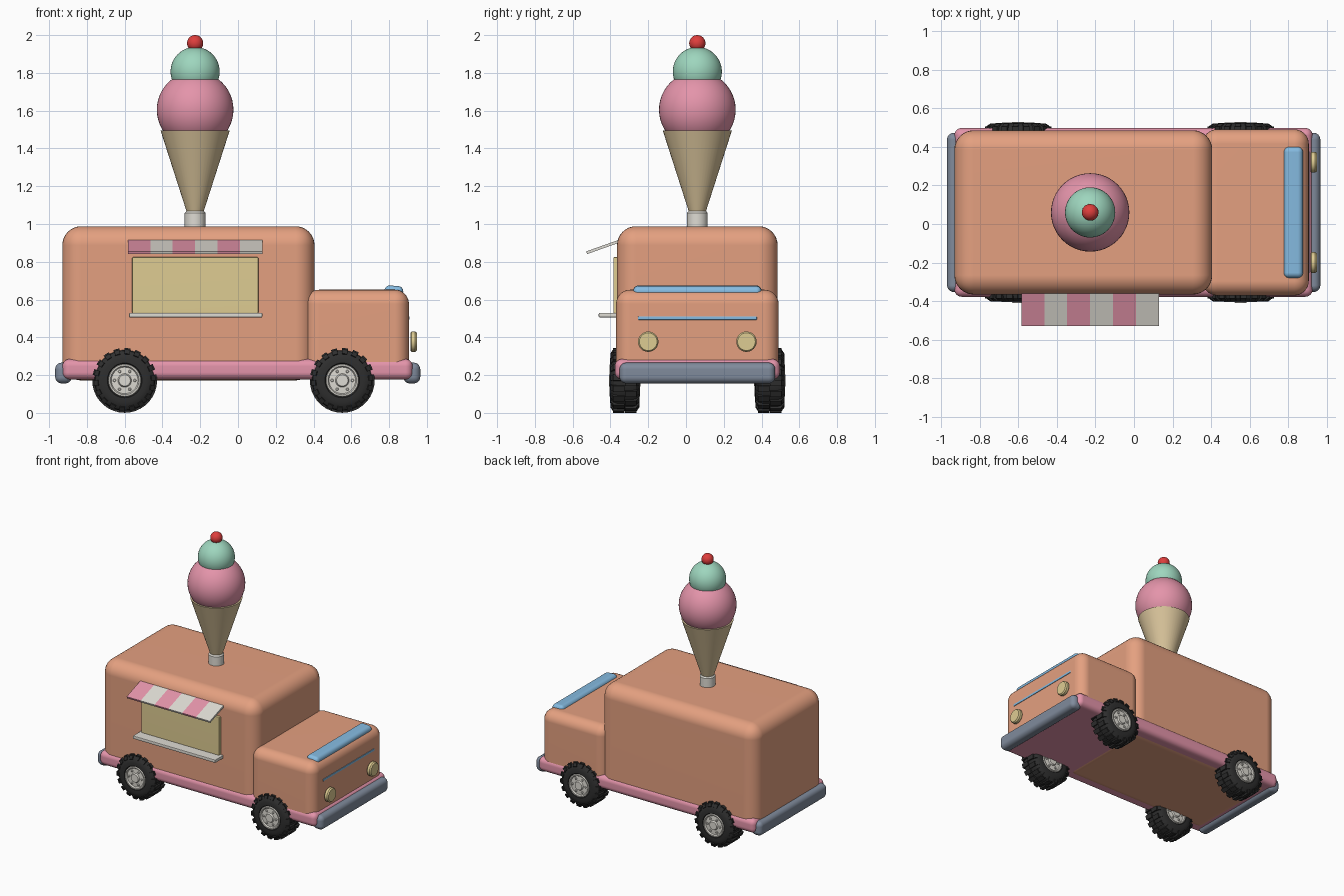
import bpy, bmesh, math
from mathutils import Matrix, Vector

if "Cube" in bpy.data.objects:
    bpy.data.objects.remove(bpy.data.objects["Cube"])

YC = 0.06  # centre line of the van


def material(name, r, g, b):
    m = bpy.data.materials.new(name)
    lin = [((c / 255 + 0.055) / 1.055) ** 2.4 for c in (r, g, b)]
    m.diffuse_color = (*lin, 1)
    m.use_nodes = True
    m.node_tree.nodes["Principled BSDF"].inputs["Base Color"].default_value = m.diffuse_color
    return m


ORANGE = material("peach_orange", 228, 160, 128)
PINK = material("pink", 228, 148, 170)
GREY = material("bumper_grey", 128, 139, 156)
BLUE = material("glass_blue", 134, 188, 226)
YELLOW = material("pale_yellow", 222, 204, 146)
WHITE = material("off_white", 222, 219, 211)
BLACK = material("tyre_black", 46, 46, 46)
TAN = material("cone_tan", 216, 195, 154)
MINT = material("mint", 158, 214, 190)
RED = material("cherry_red", 222, 62, 60)


def finish(bm, name, mats, weighted=False):
    """Turn a bmesh into a smooth object whose sharp edges stay sharp."""
    bmesh.ops.recalc_face_normals(bm, faces=bm.faces)
    for f in bm.faces:
        f.smooth = True
    for e in bm.edges:
        if len(e.link_faces) == 2 and e.calc_face_angle(0) > math.radians(32):
            e.smooth = False
    me = bpy.data.meshes.new(name)
    bm.to_mesh(me)
    bm.free()
    for m in mats:
        me.materials.append(m)
    ob = bpy.data.objects.new(name, me)
    bpy.context.collection.objects.link(ob)
    if weighted:
        w = ob.modifiers.new("even_normals", 'WEIGHTED_NORMAL')
        w.keep_sharp = True
    return ob


def box(name, x, y, z, mat, bevel=0.0, seg=6, tilt=0.0):
    """Rounded box between the given (min, max) ranges, tilted about y."""
    bm = bmesh.new()
    size = [b - a for a, b in (x, y, z)]
    mid = Vector([(a + b) / 2 for a, b in (x, y, z)])
    bmesh.ops.create_cube(bm, size=1, matrix=Matrix.Diagonal((*size, 1)))
    if bevel:
        bmesh.ops.bevel(bm, geom=bm.edges[:], offset=bevel, segments=seg,
                        profile=0.5, affect='EDGES', clamp_overlap=True)
    bm.transform(Matrix.Translation(mid) @ Matrix.Rotation(tilt, 4, 'Y'))
    return finish(bm, name, [mat], bevel > 0)


def lathe(bm, profile, n, matrix, mat_index=0):
    """Spin (radius, height) points round z; ends are capped."""
    rings = [[bm.verts.new(matrix @ Vector((r * math.cos(2 * math.pi * i / n),
                                            r * math.sin(2 * math.pi * i / n), h)))
              for i in range(n)] for r, h in profile]
    faces = [bm.faces.new((a[i], a[(i + 1) % n], b[(i + 1) % n], b[i]))
             for a, b in zip(rings, rings[1:]) for i in range(n)]
    faces += [bm.faces.new(rings[0]), bm.faces.new(rings[-1])]
    for f in faces:
        f.material_index = mat_index


def turned(name, profile, loc, mat, n=48, rot=Matrix()):
    bm = bmesh.new()
    lathe(bm, profile, n, Matrix.Translation(loc) @ rot)
    return finish(bm, name, [mat])


def ball(name, loc, r, mat):
    bm = bmesh.new()
    bmesh.ops.create_uvsphere(bm, u_segments=48, v_segments=24, radius=r,
                              matrix=Matrix.Translation(loc))
    return finish(bm, name, [mat])


# Van body, cab and skirt
box("van_body", (-0.93, 0.405), (YC - 0.425, YC + 0.425), (0.172, 0.988), ORANGE, 0.1, 8)
box("cab", (0.355, 0.905), (YC - 0.43, YC + 0.43), (0.19, 0.652), ORANGE, 0.075, 8)
box("skirt", (-0.93, 0.925), (YC - 0.437, YC + 0.437), (0.177, 0.285), PINK, 0.038)

# Bumpers
box("front_bumper", (0.875, 0.965), (YC - 0.412, YC + 0.412), (0.156, 0.266), GREY, 0.035)
box("rear_bumper", (-0.968, -0.88), (YC - 0.412, YC + 0.412), (0.156, 0.266), GREY, 0.035)

# Windscreen strip and the thin line where its lower edge shows
box("windscreen", (0.774, 0.874), (YC - 0.34, YC + 0.34), (0.585, 0.673), BLUE, 0.028,
    5, math.radians(4))
box("windscreen_lower_edge", (0.899, 0.909), (YC - 0.315, YC + 0.315), (0.493, 0.51), BLUE, 0.003, 2)

# Headlights
for side, label in ((-1, "right"), (1, "left")):
    turned("headlight_" + label,
           [(0.047, 0), (0.054, 0.006), (0.054, 0.025), (0.047, 0.034)],
           (0.913, YC + side * 0.26, 0.377), YELLOW, 32,
           Matrix.Rotation(math.pi / 2, 4, 'Y'))

# Serving window with shelf
box("serving_window", (-0.56, 0.108), (-0.385, -0.35), (0.527, 0.825), YELLOW, 0.006, 2)
box("serving_shelf", (-0.577, 0.129), (-0.462, -0.35), (0.505, 0.53), WHITE, 0.006, 2)

# Striped awning: six sloping slats
x0, step = -0.583, 0.712 / 6
for i in range(6):
    bm = bmesh.new()
    bmesh.ops.create_cube(bm, size=1, matrix=Matrix.Diagonal((step, 0.186, 0.015, 1)))
    bm.transform(Matrix.Translation((x0 + step * (i + 0.5), -0.438, 0.879))
                 @ Matrix.Rotation(math.radians(19.5), 4, 'X'))
    finish(bm, f"awning_stripe_{i + 1}", [WHITE if i % 2 else PINK])

# Wheels: tyre with staggered lugs, hub with bolts on both faces
TYRE = [(0.085, -0.07), (0.092, -0.078), (0.115, -0.078), (0.138, -0.072), (0.155, -0.058),
        (0.161, -0.04), (0.161, 0.04), (0.155, 0.058), (0.138, 0.072), (0.115, 0.078),
        (0.092, 0.078), (0.085, 0.07)]
HUB = [(0.03, -0.084), (0.036, -0.074), (0.07, -0.072), (0.076, -0.081), (0.084, -0.081),
       (0.087, -0.074), (0.087, 0.074), (0.084, 0.081), (0.076, 0.081), (0.07, 0.072),
       (0.036, 0.074), (0.03, 0.084)]
LUGS = 18
for x, end in ((-0.6, "rear"), (0.552, "front")):
    for side, label in ((-1, "right"), (1, "left")):
        spot = (Matrix.Translation((x, YC + side * 0.384, 0.172))
                @ Matrix.Rotation(math.pi / 2, 4, 'X'))
        bm = bmesh.new()
        lathe(bm, TYRE, 48, spot)
        for s in (-1, 1):
            for k in range(LUGS):
                a = 2 * math.pi * (k + (0.25 if s > 0 else 0.75)) / LUGS
                turn = spot @ Matrix.Rotation(a, 4, 'Z')
                # tread block and its shoulder wrap
                bmesh.ops.create_cube(bm, size=1, matrix=turn
                                      @ Matrix.Translation((0.162, 0, s * 0.032))
                                      @ Matrix.Diagonal((0.018, 0.032, 0.06, 1)))
                bmesh.ops.create_cube(bm, size=1, matrix=turn
                                      @ Matrix.Translation((0.151, 0, s * 0.062))
                                      @ Matrix.Rotation(s * math.radians(35), 4, 'Y')
                                      @ Matrix.Diagonal((0.032, 0.028, 0.014, 1)))
        finish(bm, f"{end}_{label}_tyre", [BLACK])
        bm = bmesh.new()
        lathe(bm, HUB, 40, spot)
        for s in (-1, 1):
            for k in range(6):
                a = 2 * math.pi * k / 6
                lathe(bm, [(0.008, s * 0.065), (0.008, s * 0.078), (0.005, s * 0.081)], 10,
                      spot @ Matrix.Translation((0.054 * math.cos(a), 0.054 * math.sin(a), 0)))
        finish(bm, f"{end}_{label}_hub", [WHITE])

# Roof ice cream: stand, cone, two scoops and cherry
CX, CY = -0.227, 0.06
turned("cone_stand", [(0.055, 0.97), (0.055, 1.058), (0.047, 1.068)], (CX, CY, 0), WHITE)
turned("cone", [(0.04, 1.05), (0.183, 1.495)], (CX, CY, 0), TAN)
ball("pink_scoop", (CX, CY, 1.605), 0.203, PINK)
ball("mint_scoop", (CX, CY, 1.807), 0.13, MINT)
ball("cherry", (CX, CY, 1.957), 0.043, RED)
